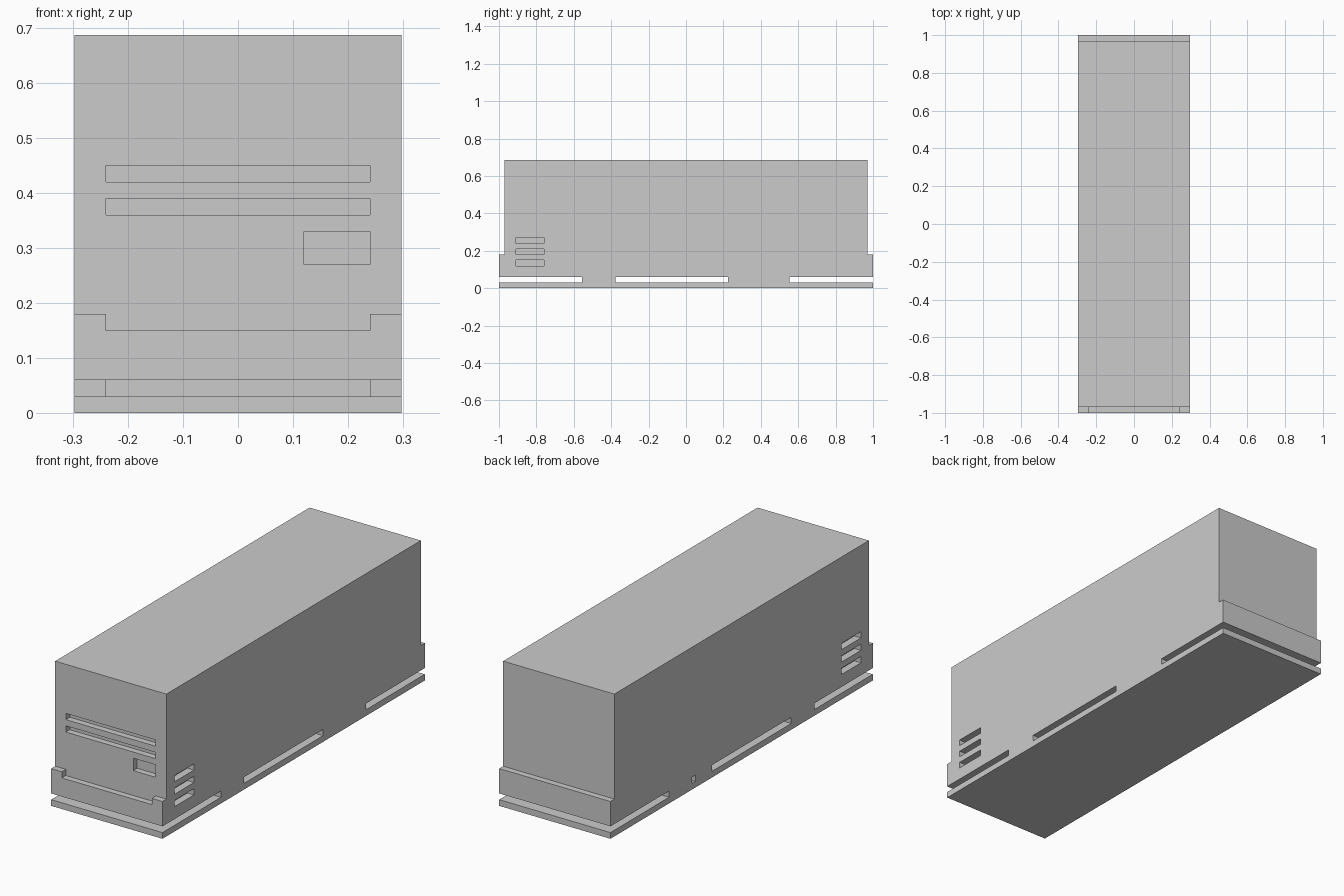
import bpy, bmesh

if "Cube" in bpy.data.objects:
    bpy.data.objects.remove(bpy.data.objects["Cube"])

W = 0.297      # half width
INNER = 0.24   # half width of recesses


def add_boxes(name, boxes):
    """One object from a list of (x0, x1, y0, y1, z0, z1) boxes."""
    bm = bmesh.new()
    for x0, x1, y0, y1, z0, z1 in boxes:
        verts = bmesh.ops.create_cube(bm, size=1)["verts"]
        for v in verts:
            v.co = (x1 if v.co.x > 0 else x0,
                    y1 if v.co.y > 0 else y0,
                    z1 if v.co.z > 0 else z0)
    me = bpy.data.meshes.new(name)
    bm.to_mesh(me)
    bm.free()
    ob = bpy.data.objects.new(name, me)
    bpy.context.collection.objects.link(ob)
    return ob


def add_profile(name, points, y0, y1):
    """Extrude an x-z outline along y."""
    bm = bmesh.new()
    face = bm.faces.new([bm.verts.new((x, y0, z)) for x, z in points])
    ext = bmesh.ops.extrude_face_region(bm, geom=[face])["geom"]
    for v in ext:
        if isinstance(v, bmesh.types.BMVert):
            v.co.y = y1
    bmesh.ops.recalc_face_normals(bm, faces=bm.faces)
    me = bpy.data.meshes.new(name)
    bm.to_mesh(me)
    bm.free()
    ob = bpy.data.objects.new(name, me)
    bpy.context.collection.objects.link(ob)
    return ob


# Base plate
add_boxes("base_plate", [(-W, W, -1, 1, 0, 0.03)])

# Spacers between plate and body, leaving the see-through side slots
add_boxes("front_spacers", [(s * INNER if s > 0 else -W, W if s > 0 else s * INNER,
                             -0.555, -0.378, 0.03, 0.06) for s in (-1, 1)])
add_boxes("rear_spacer", [(-INNER, W, 0.225, 0.553, 0.03, 0.06),
                          (-W, -INNER, 0.225, 0.353, 0.03, 0.06),
                          (-W, -INNER, 0.38, 0.553, 0.03, 0.06)])

# Main body
body = add_boxes("body", [(-W, W, -0.97, 0.97, 0.06, 0.687)])

# Front recesses and side vents
cuts = [(-INNER, INNER, -1.1, -0.94, z, z + 0.03) for z in (0.36, 0.42)]
cuts.append((0.12, INNER, -1.1, -0.94, 0.27, 0.33))
for z in (0.12, 0.18, 0.24):
    cuts.append((W - 0.035, 0.4, -0.91, -0.76, z, z + 0.03))
    cuts.append((-0.4, -W + 0.035, -0.91, -0.76, z, z + 0.03))
cutter = add_boxes("recess_cutter", cuts)
cutter.hide_render = True
cutter.hide_viewport = True
mod = body.modifiers.new("recesses", "BOOLEAN")
mod.operation = "DIFFERENCE"
mod.solver = "EXACT"
mod.object = cutter

# Bumpers: the front one is notched along its top
add_profile("front_bumper", [(-W, 0.06), (W, 0.06), (W, 0.18), (INNER, 0.18),
                             (INNER, 0.15), (-INNER, 0.15), (-INNER, 0.18),
                             (-W, 0.18)], -1, -0.97)
add_boxes("rear_bumper", [(-W, W, 0.97, 1, 0.06, 0.18)])
